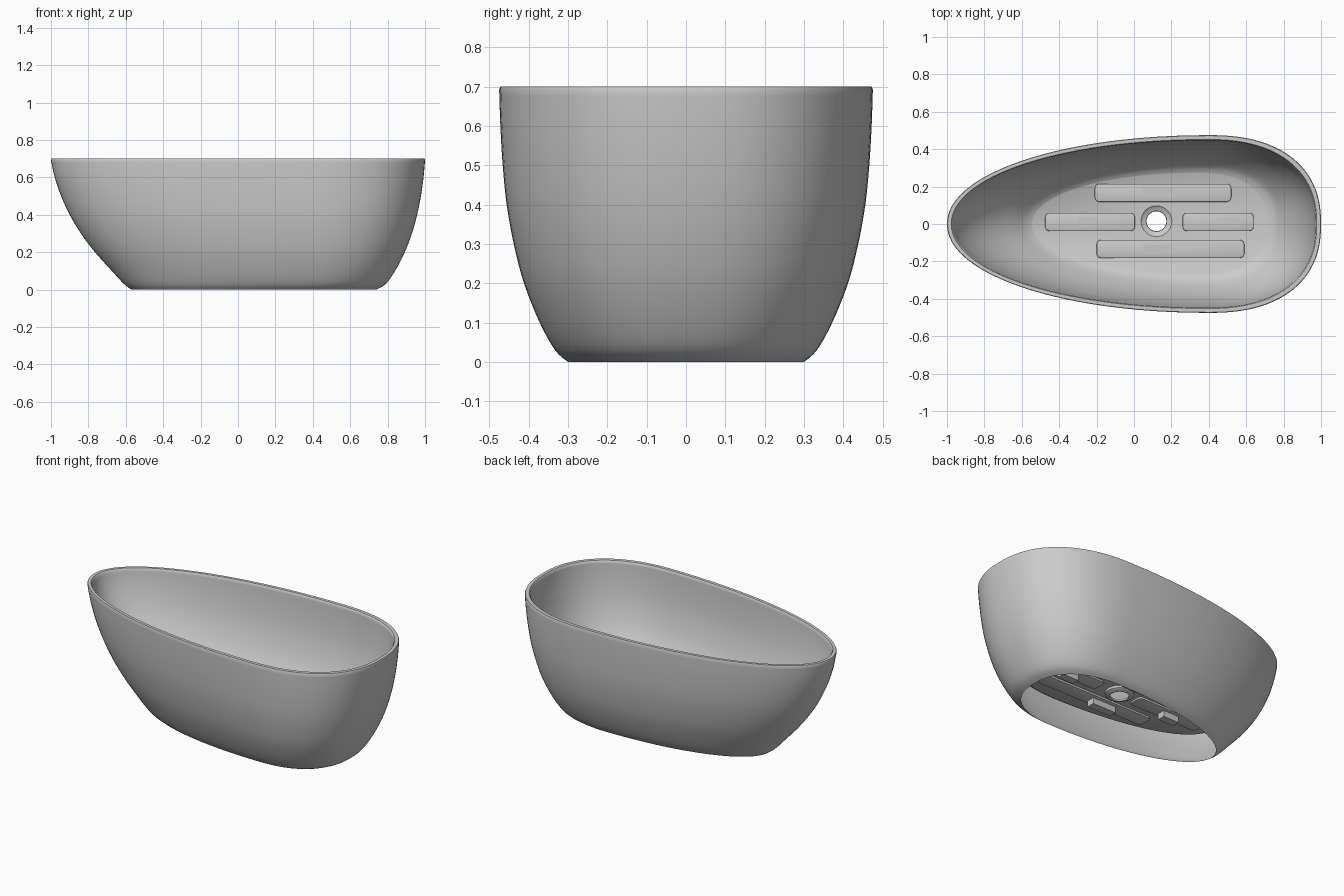
import bpy, bmesh, math

if "Cube" in bpy.data.objects:
    bpy.data.objects.remove(bpy.data.objects["Cube"])

N = 96          # segments around the tub
FLOOR = 0.165   # height of the basin floor
WALL = 0.028    # wall thickness
DRAIN = (0.12, 0.015)


def egg(x0, x1, w, z):
    """Egg-shaped ring: blunt right half and long left half, joined at the widest point."""
    xc = x0 + 0.7 * (x1 - x0)
    pts = []
    for i in range(N):
        t = 2 * math.pi * i / N
        c, s = math.cos(t), math.sin(t)
        n = 2.35 if c > 0 else 2.05
        k = (abs(c) ** n + abs(s) ** n) ** (-1 / n)
        pts.append((xc + (x1 - xc if c > 0 else xc - x0) * c * k, w * s * k, z))
    return pts


def circle(r, z):
    return [(DRAIN[0] + r * math.cos(2 * math.pi * i / N),
             DRAIN[1] + r * math.sin(2 * math.pi * i / N), z) for i in range(N)]


def finish(name, bm, angle=40):
    bmesh.ops.recalc_face_normals(bm, faces=bm.faces)
    me = bpy.data.meshes.new(name)
    bm.to_mesh(me)
    bm.free()
    ob = bpy.data.objects.new(name, me)
    bpy.context.collection.objects.link(ob)
    bpy.ops.object.select_all(action='DESELECT')
    ob.select_set(True)
    bpy.context.view_layer.objects.active = ob
    bpy.ops.object.shade_smooth_by_angle(angle=math.radians(angle))
    return ob


def loft(name, rings, closed=False):
    bm = bmesh.new()
    vs = [[bm.verts.new(p) for p in r] for r in rings]
    pairs = list(zip(vs, vs[1:])) + ([(vs[-1], vs[0])] if closed else [])
    for a, b in pairs:
        for i in range(N):
            j = (i + 1) % N
            bm.faces.new((a[i], a[j], b[j], b[i]))
    return finish(name, bm)


def smooth_profile(keys, steps=4):
    """Catmull-Rom through (x_min, x_max, half_width, z) sections."""
    out = []
    for i in range(len(keys) - 1):
        p = [keys[max(0, min(len(keys) - 1, i + k))] for k in (-1, 0, 1, 2)]
        for s in range(steps):
            t = s / steps
            out.append(tuple(
                0.5 * (2 * b + (c - a) * t + (2 * a - 5 * b + 4 * c - d) * t * t
                       + (3 * b - a - 3 * c + d) * t ** 3)
                for a, b, c, d in zip(*p)))
    return out + [keys[-1]]


# outer wall, from the open base to the rim
outer = smooth_profile([
    (-0.57, 0.74, 0.300, 0.0), (-0.61, 0.79, 0.333, 0.03),
    (-0.675, 0.84, 0.372, 0.1), (-0.765, 0.892, 0.412, 0.2),
    (-0.84, 0.930, 0.438, 0.3), (-0.90, 0.958, 0.456, 0.4),
    (-0.946, 0.978, 0.466, 0.5), (-0.98, 0.992, 0.472, 0.6),
    (-1.0, 1.0, 0.475, 0.692)])
# rounded lip
lip = [(-0.997, 0.997, 0.472, 0.70), (-0.977, 0.977, 0.452, 0.70)]
# basin wall: the outer profile inset and squeezed up to the floor height
inner = [(a + WALL, b - WALL, w - WALL, FLOOR + z * (0.7 - FLOOR) / 0.7)
         for a, b, w, z in reversed(outer)]
rings = [egg(*s) for s in outer + lip + inner]
# flat floor closing in on the drain
rings += [circle(0.082, FLOOR)]
loft("bathtub_shell", rings)

# drain collar: dished above, short sleeve below
loft("drain_collar", [circle(0.082, FLOOR), circle(0.075, FLOOR - 0.006),
                      circle(0.055, FLOOR - 0.012), circle(0.053, FLOOR - 0.025),
                      circle(0.065, FLOOR - 0.025), circle(0.082, FLOOR - 0.015)],
     closed=True)


def slab(name, x0, x1, y0, y1, z0, z1, r=0.0, bevel=0.0):
    """Box with rounded plan corners and softened horizontal edges."""
    bm = bmesh.new()
    bmesh.ops.create_cube(bm, size=1)
    for v in bm.verts:
        v.co = ((x0 + x1) / 2 + v.co.x * (x1 - x0),
                (y0 + y1) / 2 + v.co.y * (y1 - y0),
                (z0 + z1) / 2 + v.co.z * (z1 - z0))
    if r:
        up = [e for e in bm.edges if abs(e.verts[0].co.z - e.verts[1].co.z) > 1e-4]
        bmesh.ops.bevel(bm, geom=up, offset=r, segments=5, profile=0.5, affect='EDGES')
    if bevel:
        flat = [e for e in bm.edges if abs(e.verts[0].co.z - e.verts[1].co.z) < 1e-5]
        bmesh.ops.bevel(bm, geom=flat, offset=bevel, segments=2, profile=0.5,
                        affect='EDGES')
    return finish(name, bm)


# four floor pads, each with a small mounting block below
pads = [("back", -0.21, 0.52, 0.118, 0.215, 0.045, 0.21),
        ("front", -0.20, 0.59, -0.182, -0.085, 0.045, 0.21),
        ("left", -0.475, 0.005, -0.038, 0.060, -0.30, -0.19),
        ("right", 0.26, 0.64, -0.038, 0.060, 0.44, 0.555)]
for side, x0, x1, y0, y1, bx0, bx1 in pads:
    slab(side + "_floor_pad", x0, x1, y0, y1, FLOOR - 0.012, FLOOR + 0.012,
         r=0.025, bevel=0.005)
    yc = (y0 + y1) / 2
    slab(side + "_pad_block", bx0, bx1, yc - 0.025, yc + 0.025,
         FLOOR - 0.05, FLOOR + 0.018)
